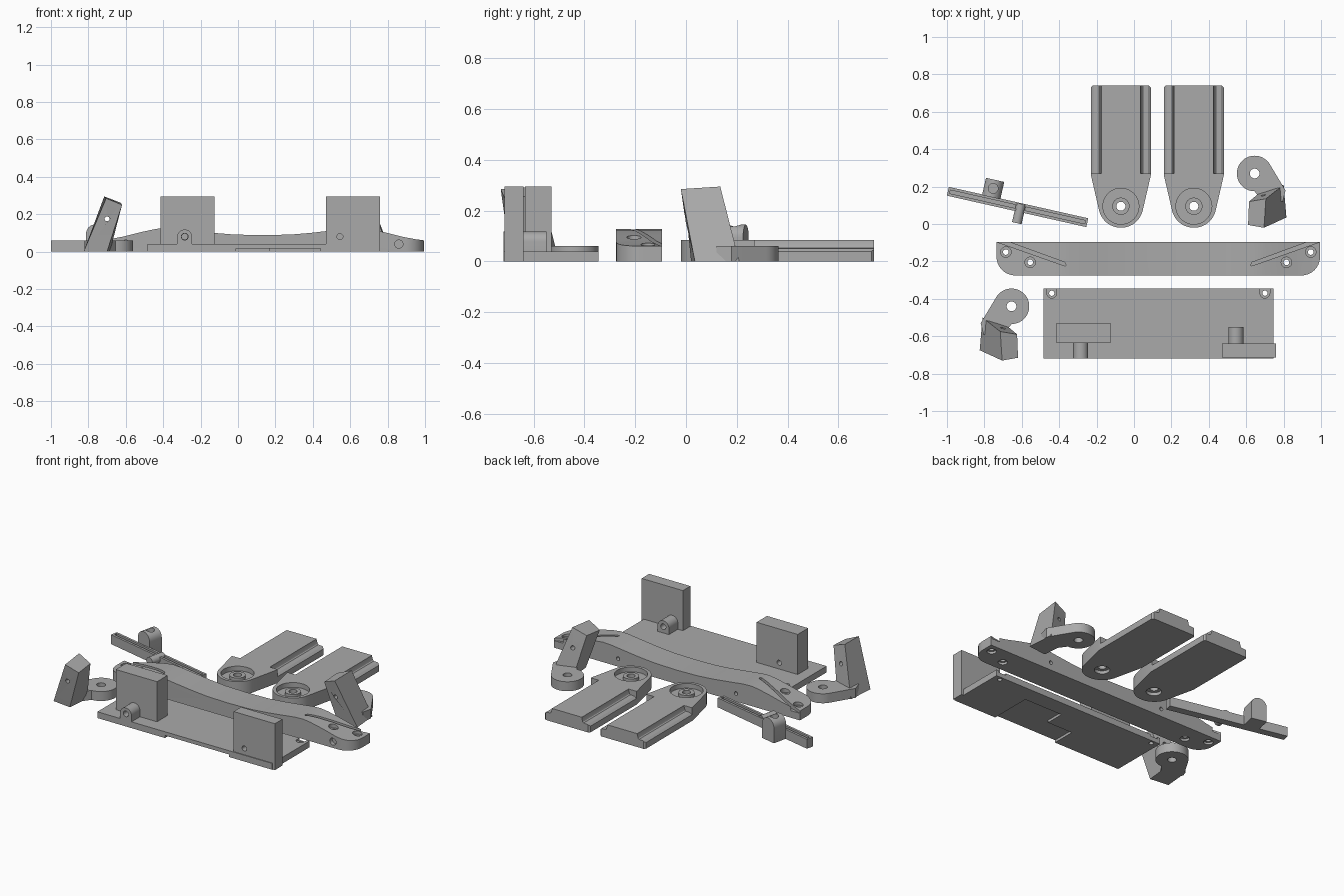
import bpy, bmesh, math
from mathutils import Matrix, Vector

if "Cube" in bpy.data.objects:
    bpy.data.objects.remove(bpy.data.objects["Cube"])

grey = bpy.data.materials.new("light_grey")
grey.diffuse_color = (0.40, 0.40, 0.40, 1)
grey.use_nodes = True
grey.node_tree.nodes["Principled BSDF"].inputs["Base Color"].default_value = grey.diffuse_color


# ---------- helpers ----------
def finish(name, bm):
    bmesh.ops.recalc_face_normals(bm, faces=bm.faces)
    me = bpy.data.meshes.new(name)
    bm.to_mesh(me)
    bm.free()
    me.materials.append(grey)
    ob = bpy.data.objects.new(name, me)
    bpy.context.collection.objects.link(ob)
    return ob


def loft(name, bottom, top):
    bm = bmesh.new()
    a = [bm.verts.new(p) for p in bottom]
    b = [bm.verts.new(p) for p in top]
    n = len(a)
    bm.faces.new(a[::-1])
    bm.faces.new(b)
    for i in range(n):
        bm.faces.new((a[i], a[(i + 1) % n], b[(i + 1) % n], b[i]))
    return finish(name, bm)


def prism(name, pts, lo, hi, axis='z'):
    """Extrude a 2D outline along z (outline xy) or along y (outline xz)."""
    put = (lambda p, h: (p[0], p[1], h)) if axis == 'z' else (lambda p, h: (p[0], h, p[1]))
    return loft(name, [put(p, lo) for p in pts], [put(p, hi) for p in pts])


def box(name, x0, x1, y0, y1, z0, z1):
    return prism(name, [(x0, y0), (x1, y0), (x1, y1), (x0, y1)], z0, z1)


def arc(cx, cy, r, a0, a1, n=16):
    return [(cx + r * math.cos(math.radians(a0 + (a1 - a0) * i / n)),
             cy + r * math.sin(math.radians(a0 + (a1 - a0) * i / n))) for i in range(n + 1)]


def rod(cx, cy, r, lo, hi, axis='z', n=32):
    return prism("rod", arc(cx, cy, r, 0, 360, n)[:-1], lo, hi, axis)


def combine(ob, others, op='DIFFERENCE'):
    for c in others:
        m = ob.modifiers.new("cut", 'BOOLEAN')
        m.operation, m.solver, m.object = op, 'EXACT', c
        bpy.context.view_layer.update()
        me = bpy.data.meshes.new_from_object(ob.evaluated_get(bpy.context.evaluated_depsgraph_get()))
        ob.modifiers.clear()
        ob.data = me
        bpy.data.objects.remove(c)
    return ob


def place(ob, mat):
    ob.data.transform(mat)
    if mat.determinant() < 0:
        ob.data.flip_normals()
    return ob


# ---------- base plate with screw slots and underside recesses ----------
plate = box("base_plate", -0.485, 0.745, -0.72, -0.345, 0, 0.04)
cuts = [box("c", -0.01, 0.17, -0.8, -0.57, -0.1, 0.016),
        box("c", 0.169, 0.44, -0.8, -0.45, -0.1, 0.016)]
for x in (-0.44, 0.70):
    slot = arc(x, -0.37, 0.026, 180, 360) + [(x + 0.026, -0.3), (x - 0.026, -0.3)]
    cuts += [prism("c", slot, 0.028, 0.1), rod(x, -0.37, 0.014, -0.1, 0.1)]
combine(plate, cuts)

# ---------- upright blocks, each with an arched pivot boss ----------
for side, x0, y0, y1, bx, b0, b1, z0 in (
        ("left", -0.415, -0.635, -0.53, -0.285, -0.72, -0.634, 0.039),
        ("right", 0.47, -0.715, -0.64, 0.545, -0.641, -0.55, 0.0)):
    up = box(side + "_upright", x0, x0 + 0.29, y0, y1, z0, 0.295)
    combine(up, [rod(bx, 0.08, 0.016, y0 - 0.1, y1 + 0.1, 'y')])
    boss = prism(side + "_boss", arc(bx, 0.078, 0.04, 0, 180) + [(bx - 0.04, 0.039), (bx + 0.04, 0.039)],
                 b0, b1, 'y')
    combine(boss, [rod(bx, 0.08, 0.018, b0 - 0.1, b1 + 0.1, 'y')])

# ---------- curved cross beam ----------
MID = 0.13
knots = [(0, 0.088), (0.15, 0.091), (0.26, 0.1), (0.38, 0.114), (0.47, 0.125), (0.52, 0.127),
         (0.57, 0.121), (0.65, 0.104), (0.75, 0.079), (0.82, 0.066), (0.865, 0.06)]
top = [(MID - u, z) for u, z in knots[::-1]] + [(MID + u, z) for u, z in knots[1:]]
beam = prism("cross_beam", [(MID - 0.865, 0), (MID + 0.865, 0)] + top[::-1], -0.275, -0.095, 'y')
outline = (arc(MID - 0.765, -0.175, 0.1, 180, 270, 10) + arc(MID + 0.765, -0.175, 0.1, 270, 360, 10)
           + [(MID + 0.865, -0.094), (MID - 0.865, -0.094)])
combine(beam, [prism("c", outline, -0.1, 0.3)], 'INTERSECT')
cuts = []
for s in (-1, 1):
    def m(u, y):
        return (MID + s * u, y)
    # angled slot
    cuts.append(prism("c", [m(0.87, -0.07), m(0.5, -0.205), m(0.493, -0.222), m(0.50, -0.224), m(0.88, -0.09)],
                      0.045, 0.3))
    # countersunk holes and cross holes
    for u, y, zt in ((0.815, -0.15, 0.05), (0.685, -0.205, 0.075)):
        x = MID + s * u
        cuts += [rod(x, y, 0.015, -0.1, 0.3), rod(x, y, 0.028, zt, 0.3), rod(x, y, 0.028, -0.1, 0.015)]
    cuts.append(rod(MID + s * 0.415, 0.05, 0.012, -0.2, 0, 'y'))
    cuts.append(rod(MID + s * 0.73, 0.04, 0.022, -0.4, -0.25, 'y'))
combine(beam, cuts)

# ---------- pair of foot pads ----------
for name, cx in (("left_foot_pad", -0.07), ("right_foot_pad", 0.32)):
    rim = (arc(cx, 0.1, 0.12, 190, 350, 24)
           + [(cx + 0.16, 0.26), (cx + 0.16, 0.73), (cx + 0.15, 0.74), (cx - 0.15, 0.74), (cx - 0.16, 0.73),
              (cx - 0.16, 0.26)])
    foot = prism(name, rim, 0, 0.085)
    cuts = []
    for s in (-1, 1):
        step = [(0.105, 0.09), (0.105, 0.08), (0.112, 0.057), (0.118, 0.052), (0.146, 0.05), (0.162, 0.038),
                (0.2, 0.038), (0.2, 0.09)]
        cuts.append(prism("c", [(cx + s * a, z) for a, z in step], 0.27, 0.8, 'y'))
    cuts += [rod(cx, 0.095, 0.096, 0.055, 0.2, n=48)]
    combine(foot, cuts)
    hub = rod(cx, 0.095, 0.046, 0.05, 0.075)
    combine(foot, [hub], 'UNION')
    combine(foot, [rod(cx, 0.095, 0.024, -0.1, 0.2), rod(cx, 0.095, 0.045, -0.1, 0.02)])

# ---------- slanted rail with arched block and peg ----------
tilt = Matrix.Translation((-0.6225, 0.091, 0)) @ Matrix.Rotation(math.radians(-12.7), 4, 'Z')
rail = box("rail", -0.382, 0.382, -0.024, 0.024, 0, 0.06)
combine(rail, [box("c", -0.37, 0.37, -0.009, 0.009, 0.04, 0.1)])
place(rail, tilt)
arch = prism("rail_block", arc(-0.149, 0.095, 0.05, 0, 180) + [(-0.199, 0), (-0.099, 0)], 0.02, 0.115, 'y')
combine(arch, [rod(-0.149, 0.068, 0.026, 0.08, 0.3)])
place(arch, tilt)
peg = rod(0.015, 0.045, 0.026, -0.085, 0.02, 'y')
peg.name = "rail_peg"
place(peg, tilt)

# ---------- hinge arms: flat eye plus leaning block, mirrored pair ----------
for side, cx, cy, s in (("right", 0.645, 0.27, 1), ("left", -0.655, -0.44, -1)):
    mat = Matrix.Translation((cx, cy, 0)) @ Matrix.Diagonal((s, 1, 1, 1))
    eye = prism(side + "_hinge_eye",
                arc(0, 0, 0.095, 30, 270, 36) + [(0.04, -0.15), (0.15, -0.15), (0.165, -0.09)], 0, 0.06)
    combine(eye, [rod(0, 0, 0.026, -0.1, 0.2)])
    place(eye, mat)
    low = [(0.03, -0.10, 0), (0.045, -0.25, 0), (0.17, -0.235, 0), (0.155, -0.06, 0)]
    high = [(-0.03, -0.15, 0.26), (-0.035, -0.275, 0.25), (0.05, -0.29, 0.285), (0.06, -0.135, 0.295)]
    block = loft(side + "_hinge_block", low, high)
    combine(block, [rod(0.045, 0.175, 0.013, -0.4, 0.0, 'y', 20)])
    place(block, mat)

# ---------- shading ----------
for ob in bpy.data.objects:
    bpy.ops.object.select_all(action='DESELECT')
    ob.select_set(True)
    bpy.context.view_layer.objects.active = ob
    bpy.ops.object.shade_smooth_by_angle(angle=math.radians(25))
